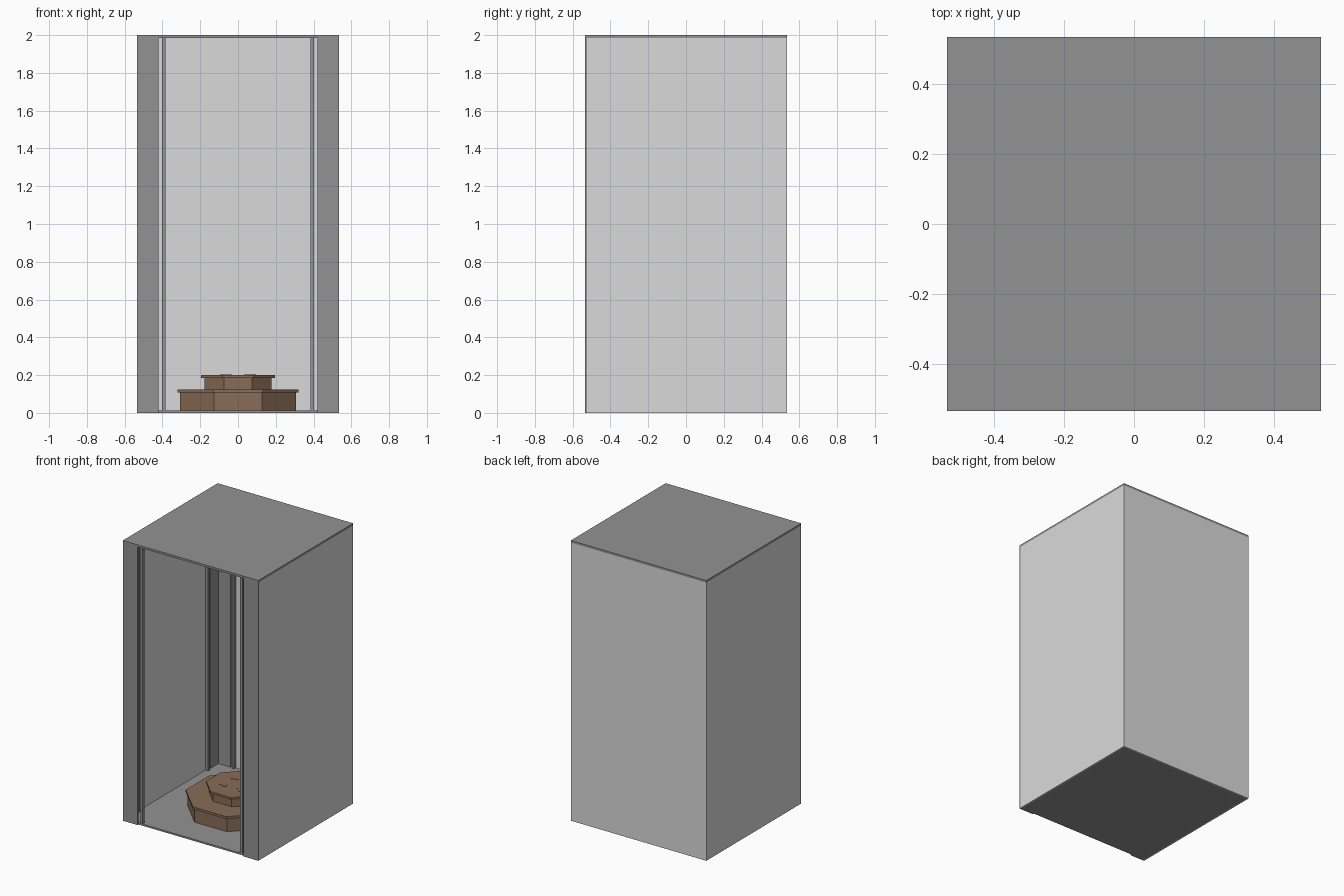
import bpy, bmesh, math

if "Cube" in bpy.data.objects:
    bpy.data.objects.remove(bpy.data.objects["Cube"])


def material(name, rgb):
    m = bpy.data.materials.new(name)
    m.diffuse_color = (*rgb, 1)
    m.use_nodes = True
    m.node_tree.nodes["Principled BSDF"].inputs["Base Color"].default_value = m.diffuse_color
    return m


LIGHT = material("light_grey", (0.70, 0.70, 0.70))
DARK = material("dark_grey", (0.29, 0.29, 0.29))
BROWN = material("brown", (0.25, 0.15, 0.095))


def finish(name, bm, mat):
    bmesh.ops.recalc_face_normals(bm, faces=bm.faces)
    me = bpy.data.meshes.new(name)
    bm.to_mesh(me)
    bm.free()
    me.materials.append(mat)
    ob = bpy.data.objects.new(name, me)
    bpy.context.collection.objects.link(ob)
    return ob


def box(name, x, y, z, mat):
    """Box from (min, max) ranges on each axis."""
    bm = bmesh.new()
    bmesh.ops.create_cube(bm, size=1)
    for v in bm.verts:
        for i, (a, b) in enumerate((x, y, z)):
            v.co[i] = a if v.co[i] < 0 else b
    return finish(name, bm, mat)


def prism(name, sides, apothem, z0, z1, mat, centre=(0, 0), turn=0.0):
    """Upright regular prism with a flat side towards the front."""
    bm = bmesh.new()
    r = apothem / math.cos(math.pi / sides)
    ring = []
    for i in range(sides):
        a = -math.pi / 2 + (i + 0.5) * 2 * math.pi / sides + turn
        ring.append(bm.verts.new((centre[0] + r * math.cos(a),
                                  centre[1] + r * math.sin(a), z0)))
    base = bm.faces.new(ring)
    ext = bmesh.ops.extrude_face_region(bm, geom=[base])
    for v in ext["geom"]:
        if isinstance(v, bmesh.types.BMVert):
            v.co.z = z1
    return finish(name, bm, mat)


def span(s, a, b):
    return tuple(sorted((s * a, s * b)))


H, I = 0.535, 0.525          # outer and inner half widths
Z = (0.012, 1.985)           # clear height between floor and roof

# Shell: roof, floor, back and side walls
box("roof", (-H, H), (-H, H), (1.985, 2.0), DARK)
box("floor", (-I, I), (-I, I), (0, 0.012), DARK)
box("back_wall", (-H, H), (I, H), (0, 1.985), LIGHT)
for s, side in ((-1, "left"), (1, "right")):
    box(f"{side}_wall", span(s, I, H), (-I, I), (0, 1.985), LIGHT)
    # Front panel beside the opening
    box(f"{side}_front_panel", span(s, 0.42, H), (-H, -I), (0, 1.985), DARK)
    # Inner corner panels and slim posts
    box(f"{side}_back_corner_panel", span(s, 0.42, I), (0.515, I), Z, DARK)
    for t, end in ((-1, "front"), (1, "back")):
        box(f"{side}_{end}_corner_return", span(s, 0.515, I),
            span(t, 0.42, 0.515 if t > 0 else I), Z, DARK)
        box(f"{side}_{end}_post", span(s, 0.385, 0.402),
            span(t, 0.505, I), Z, DARK)
        box(f"{side}_{end}_side_post", span(s, 0.505, I),
            span(t, 0.385, 0.402), Z, DARK)

# Two-tier octagonal pedestal with overhanging rims
prism("lower_tier", 8, 0.308, 0.012, 0.108, BROWN)
prism("lower_rim", 8, 0.32, 0.108, 0.125, BROWN)
prism("upper_tier", 8, 0.177, 0.125, 0.185, BROWN)
prism("upper_rim", 8, 0.195, 0.185, 0.2, BROWN)

# Shallow triangular studs on the top
for i in range(4):
    a = math.pi / 4 + i * math.pi / 2
    prism(f"top_stud_{i + 1}", 3, 0.016, 0.2, 0.202, BROWN,
          (0.09 * math.cos(a), 0.09 * math.sin(a)), a)
